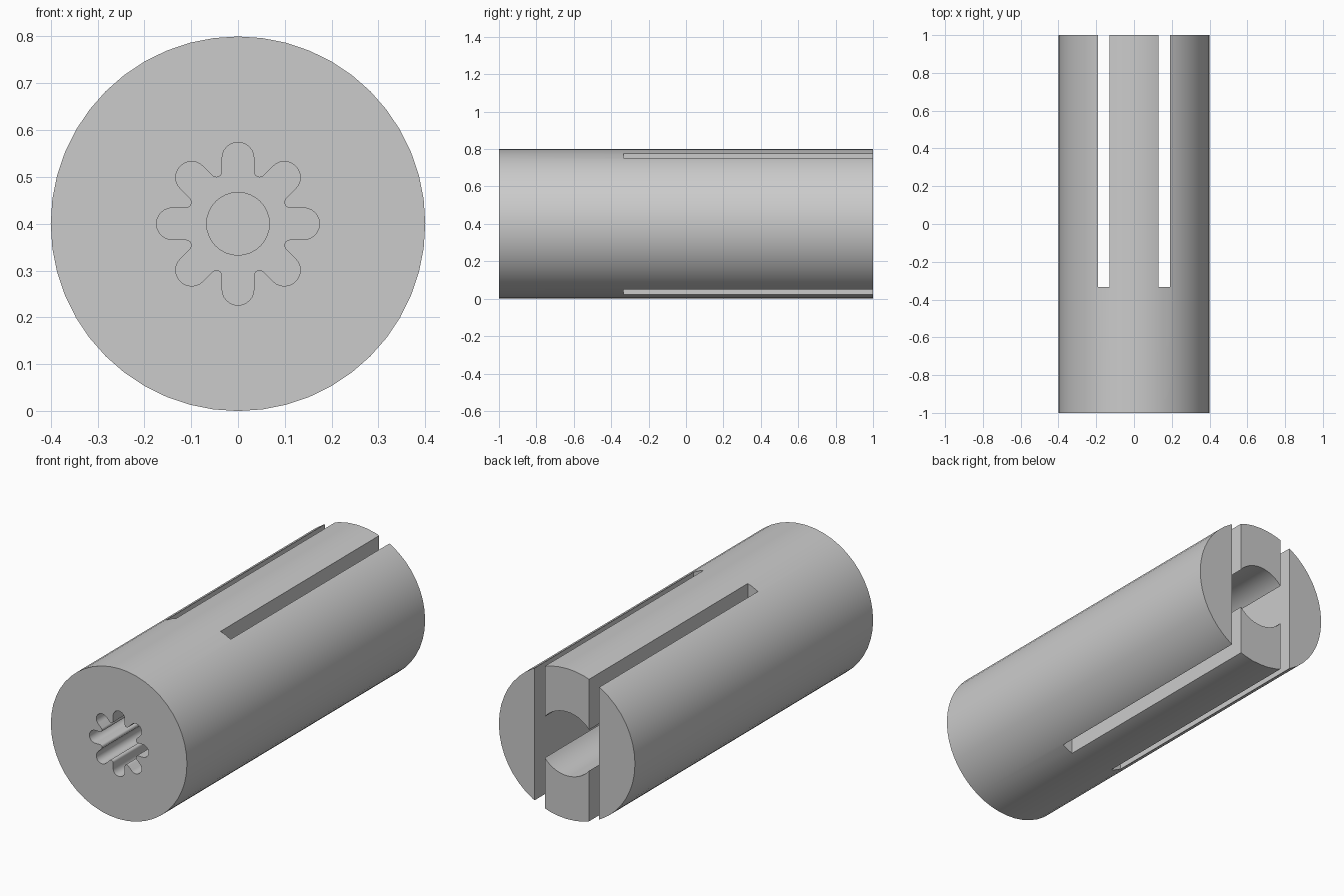
import bpy, bmesh, math
from mathutils import Vector

R, MID = 0.4, 0.4          # barrel radius and axis height

cube = bpy.data.objects.get("Cube")
if cube:
    bpy.data.objects.remove(cube, do_unlink=True)

grey = bpy.data.materials.new("plain_grey")
grey.use_nodes = True
colour = (0.6, 0.6, 0.6, 1)
grey.diffuse_color = colour
grey.node_tree.nodes["Principled BSDF"].inputs["Base Color"].default_value = colour


def arc(cx, cz, r, start, end, steps):
    """Points on an arc, angles in degrees."""
    out = []
    for i in range(steps + 1):
        a = math.radians(start + (end - start) * i / steps)
        out.append((cx + r * math.cos(a), cz + r * math.sin(a)))
    return out


def prism(name, profile, y0, y1):
    """Extrude an x-z profile around the barrel axis from y0 to y1."""
    bm = bmesh.new()
    face = bm.faces.new([bm.verts.new((x, y0, z + MID)) for x, z in profile])
    ext = bmesh.ops.extrude_face_region(bm, geom=[face])
    moved = [v for v in ext["geom"] if isinstance(v, bmesh.types.BMVert)]
    bmesh.ops.translate(bm, verts=moved, vec=Vector((0, y1 - y0, 0)))
    bmesh.ops.recalc_face_normals(bm, faces=bm.faces)
    mesh = bpy.data.meshes.new(name)
    bm.to_mesh(mesh)
    bm.free()
    mesh.materials.append(grey)
    obj = bpy.data.objects.new(name, mesh)
    bpy.context.collection.objects.link(obj)
    return obj


def circle(r, n):
    return arc(0, 0, r, 0, 360, n)[:-1]


def spline_profile(lobes=8, tip=0.14, half=0.034, fillet=0.012):
    """Round-ended lobes joined by rounded teeth."""
    step = 360 / lobes
    tooth = (half + fillet) / math.sin(math.radians(step / 2))
    pts = []
    for k in range(lobes):
        a = k * step
        t, b = math.radians(a), math.radians(a + step / 2)
        pts += arc(tip * math.cos(t), tip * math.sin(t), half, a - 90, a + 90, 12)
        pts += arc(tooth * math.cos(b), tooth * math.sin(b), fillet,
                   a + 270, a + 90 + step, 6)
    return pts


# Main barrel
barrel = prism("slotted_barrel", circle(R, 48), -1, 1)

# Front splined socket with blind pilot hole, rear bore
cutters = [
    prism("socket_cutter", spline_profile(), -1.1, -0.5),
    prism("pilot_cutter", circle(0.067, 32), -0.6, -0.4),
    prism("bore_cutter", circle(0.17, 48), -0.333, 1.1),
]
# Pair of slots running through the barrel from the rear
for side in (-1, 1):
    a, b = side * 0.13, side * 0.19
    cutters.append(prism("slot_cutter", [(a, -0.5), (b, -0.5), (b, 0.5), (a, 0.5)],
                         -0.333, 1.1))

bpy.ops.object.select_all(action='DESELECT')
bpy.context.view_layer.objects.active = barrel
barrel.select_set(True)
for cutter in cutters:
    cutter.hide_render = True
    mod = barrel.modifiers.new("cut", 'BOOLEAN')
    mod.operation = 'DIFFERENCE'
    mod.solver = 'EXACT'
    mod.object = cutter
    bpy.ops.object.modifier_apply(modifier=mod.name)
    bpy.data.objects.remove(cutter, do_unlink=True)

bpy.ops.object.shade_smooth_by_angle(angle=math.radians(30))
